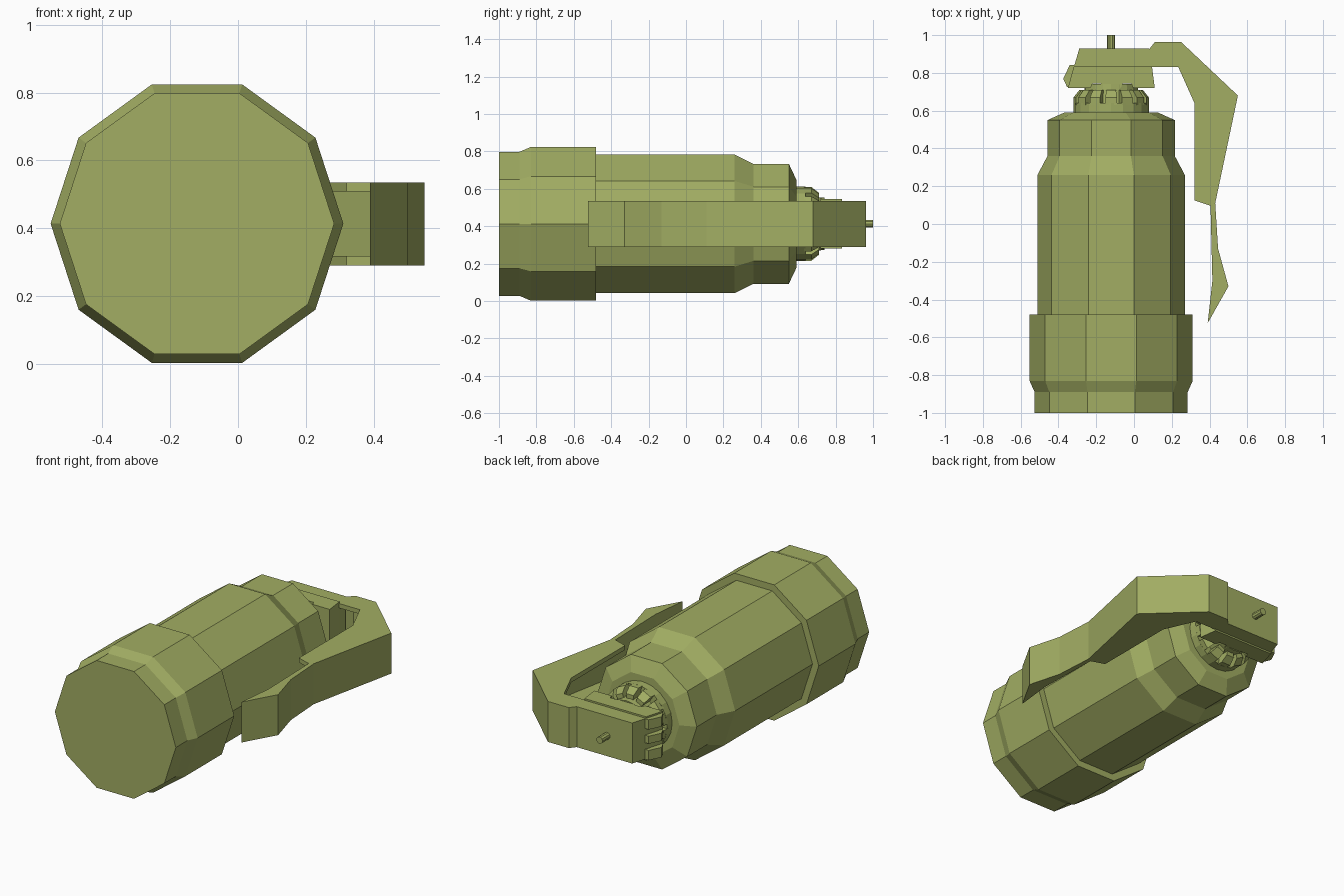
import bpy
import bmesh
from math import cos, sin, pi, tau

if "Cube" in bpy.data.objects:
    bpy.data.objects.remove(bpy.data.objects["Cube"], do_unlink=True)

COLOR = (0.36, 0.42, 0.125, 1)
paint = bpy.data.materials.new("olive_green")
paint.diffuse_color = COLOR
paint.use_nodes = True
bsdf = paint.node_tree.nodes["Principled BSDF"]
bsdf.inputs["Base Color"].default_value = COLOR
bsdf.inputs["Roughness"].default_value = 0.8

AX, AZ = -0.121, 0.413  # long axis of the canister


def loft(name, loops):
    """Join matching closed loops and cap both ends."""
    bm = bmesh.new()
    rings = [[bm.verts.new(p) for p in loop] for loop in loops]
    n = len(rings[0])
    for a, b in zip(rings, rings[1:]):
        for i in range(n):
            j = (i + 1) % n
            bm.faces.new((a[i], a[j], b[j], b[i]))
    bm.faces.new(rings[0])
    bm.faces.new(rings[-1])
    bmesh.ops.recalc_face_normals(bm, faces=bm.faces)
    mesh = bpy.data.meshes.new(name)
    bm.to_mesh(mesh)
    bm.free()
    mesh.materials.append(paint)
    obj = bpy.data.objects.new(name, mesh)
    bpy.context.collection.objects.link(obj)
    return obj


def polar(y, r, a):
    return (AX + r * cos(a), y, AZ + r * sin(a))


def lathe(name, profile, sides):
    return loft(name, [[polar(y, r, tau * i / sides) for i in range(sides)]
                       for y, r in profile])


def plate(name, outline, z0, z1):
    return loft(name, [[(x, y, z) for x, y in outline] for z in (z0, z1)])


# Ten-sided canister
lathe("base_cup", [(-1, .405), (-.89, .405), (-.83, .432), (-.48, .432)], 10)
lathe("canister_body", [(-.5, .39), (.26, .39), (.36, .337), (.55, .337), (.59, .248)], 10)

# Neck with a crown of tapered teeth
lathe("neck_collar", [(.57, .2), (.64, .2)], 20)
lathe("neck_core", [(.6, .15), (.74, .14)], 20)
TEETH = 14
for k in range(TEETH):
    mid, half = tau * (k + .5) / TEETH, pi / TEETH * .68
    section = [(.63, .13), (.63, .2), (.67, .2), (.71, .168), (.71, .13)]
    loft("neck_tooth", [[polar(y, r, mid + s * half) for y, r in section]
                        for s in (-1, 1)])

# Fuze head: notched block with a cover over it
bottom = [(.11, .72), (-.005, .72), (-.015, .745), (-.06, .745), (-.07, .72),
          (-.165, .72), (-.175, .745), (-.22, .745), (-.23, .72), (-.35, .72)]
plate("fuze_block", bottom + [(-.318, .835), (.095, .835)], .28, .545)
plate("head_cover", bottom + [(-.29, .928), (.08, .928), (.095, .83)], .29, .535)

# Hinge tabs on the end of the head
tab = [(-.34, .72), (-.355, .727), (-.375, .768), (-.34, .842), (-.3, .842)]
for z0, z1 in ((.29, .35), (.39, .436), (.476, .535)):
    plate("hinge_tab", tab, z0, z1)

# Safety lever: outer sheet running down to the flared tail
outer = [(.08, .925), (.11, .963), (.25, .963), (.55, .68), (.43, .11)]
inner = [(.405, .1), (.515, .675), (.24, .932), (.12, .932), (.09, .9)]
tail = [(.445, -.13), (.5, -.33), (.39, -.525), (.415, -.3)]
plate("lever_sheet", outer + tail + inner, .29, .535)

# Side flanges of the lever channel
flange = outer + [(.405, .097), (.32, .125), (.32, .64), (.235, .83), (.09, .83)]
for z0 in (.29, .508):
    plate("lever_flange", flange, z0, z0 + .027)

# Pin standing out of the head
lathe("head_pin", [(.91, .021), (1, .021)], 10)
